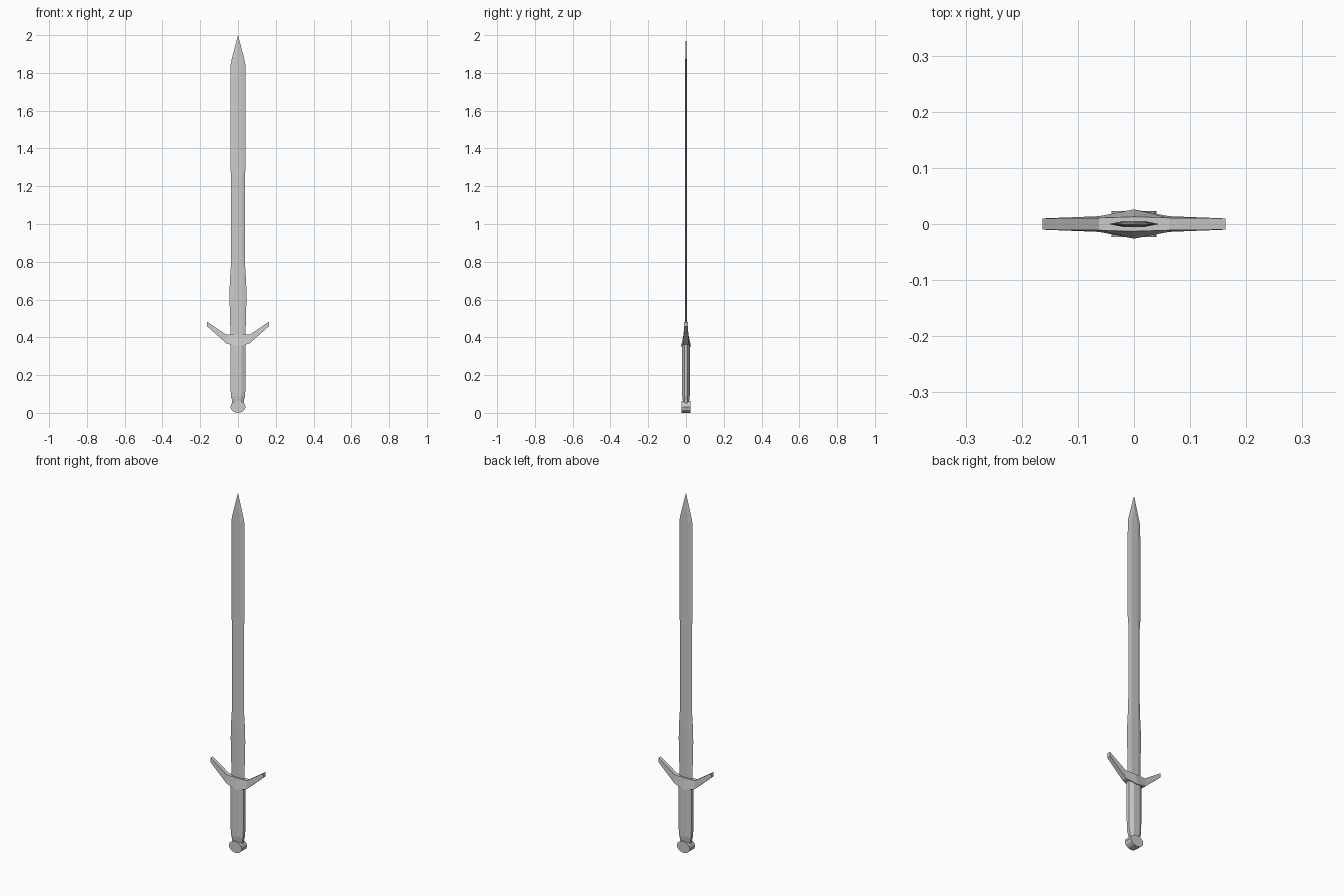
import bpy, bmesh
from math import cos, sin, pi

if "Cube" in bpy.data.objects:
    bpy.data.objects.remove(bpy.data.objects["Cube"])


def make_object(name, bm):
    bmesh.ops.recalc_face_normals(bm, faces=bm.faces)
    mesh = bpy.data.meshes.new(name)
    bm.to_mesh(mesh)
    bm.free()
    ob = bpy.data.objects.new(name, mesh)
    bpy.context.collection.objects.link(ob)
    return ob


def loft(name, rings, tip=None):
    """Skin matching rings of points, capping the ends or closing to a tip."""
    bm = bmesh.new()
    loops = [[bm.verts.new(p) for p in ring] for ring in rings]
    n = len(loops[0])
    for a, b in zip(loops, loops[1:]):
        for i in range(n):
            j = (i + 1) % n
            bm.faces.new((a[i], a[j], b[j], b[i]))
    bm.faces.new(loops[0][::-1])
    if tip:
        t = bm.verts.new(tip)
        for i in range(n):
            bm.faces.new((loops[-1][i], loops[-1][(i + 1) % n], t))
    else:
        bm.faces.new(loops[-1])
    return make_object(name, bm)


# Blade: flattened hexagonal section, waisted in the middle, pointed tip
def blade_ring(z, w, flat, t):
    return [(-w, 0, z), (-flat, -t, z), (flat, -t, z),
            (w, 0, z), (flat, t, z), (-flat, t, z)]


blade_sections = [(0.38, 0.039, 0.020, 0.005), (0.50, 0.042, 0.020, 0.005),
                  (0.62, 0.045, 0.020, 0.005), (0.70, 0.043, 0.020, 0.005),
                  (0.79, 0.037, 0.020, 0.005), (1.25, 0.036, 0.020, 0.005),
                  (1.31, 0.041, 0.020, 0.0045), (1.84, 0.040, 0.018, 0.004),
                  (1.87, 0.034, 0.013, 0.004), (1.92, 0.021, 0.002, 0.0035)]
loft("blade", [blade_ring(*s) for s in blade_sections], (0, 0, 2.0))


# Crossguard: upswept arms, with a lower edge that swells at the middle
def guard_ring(x, z_low, z_top, y_low, y_top):
    return [(x, -y_low, z_low), (x, y_low, z_low),
            (x, y_top, z_top), (x, -y_top, z_top)]


half = [(0.163, 0.458, 0.482, 0.010, 0.010), (0.062, 0.368, 0.414, 0.014, 0.011)]
guard_sections = ([(-s[0], *s[1:]) for s in half]
                  + [(0, 0.352, 0.414, 0.026, 0.013)] + half[::-1])
loft("crossguard", [guard_ring(*s) for s in guard_sections])


# Grip: eight-sided, oval, narrowing into the pommel
def grip_ring(z, w, d):
    c = 0.45
    return [(-w, -d * c, z), (-w * c, -d, z), (w * c, -d, z), (w, -d * c, z),
            (w, d * c, z), (w * c, d, z), (-w * c, d, z), (-w, d * c, z)]


loft("grip", [grip_ring(*s) for s in [(0.045, 0.030, 0.015), (0.065, 0.031, 0.017),
                                      (0.09, 0.038, 0.020), (0.20, 0.040, 0.020),
                                      (0.37, 0.041, 0.020)]])


# Pommel: short faceted disc facing front and back
def disc_ring(y):
    return [(0.040 * cos(i * pi / 6), y, 0.032 + 0.032 * sin(i * pi / 6))
            for i in range(12)]


loft("pommel", [disc_ring(-0.023), disc_ring(0.023)])
